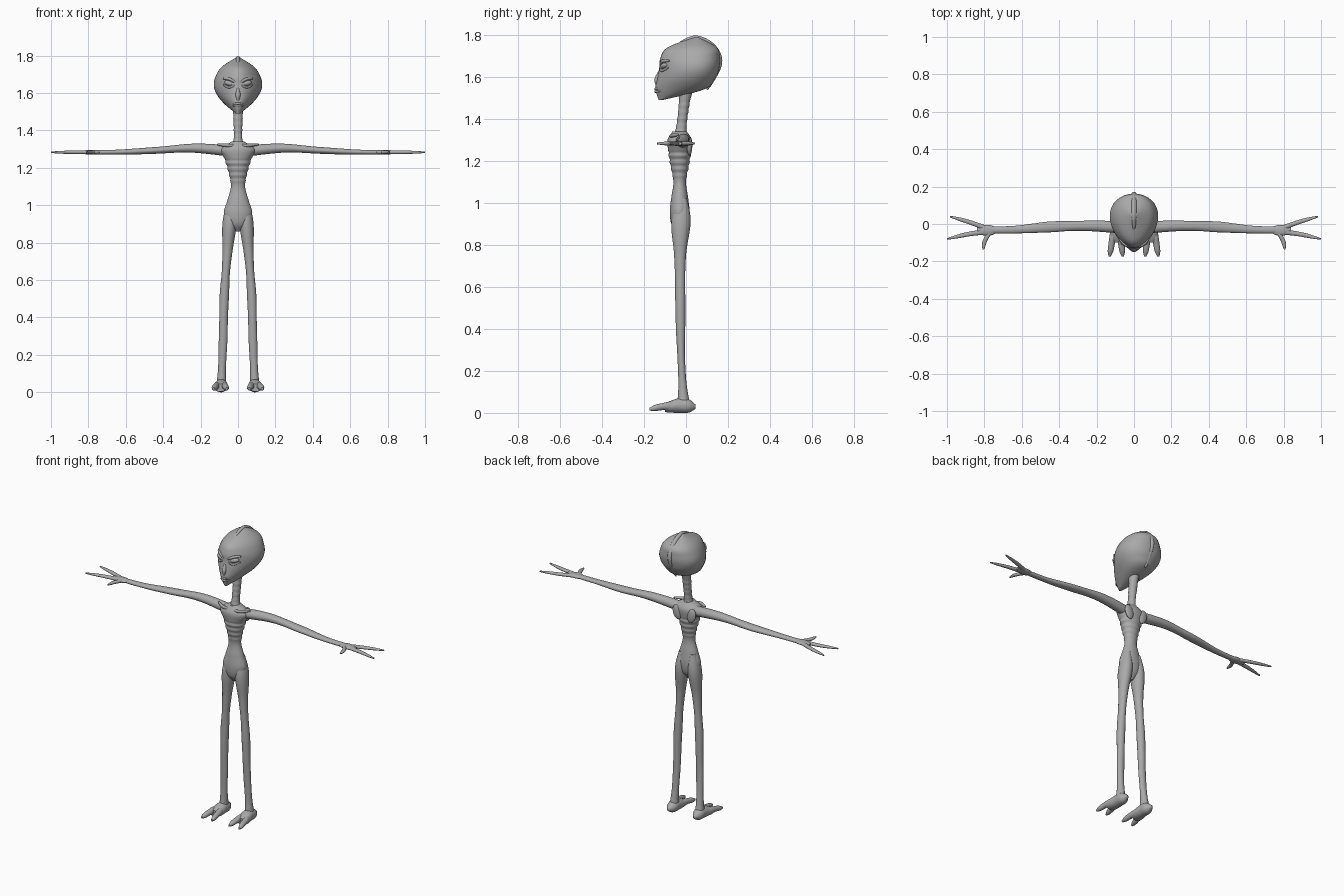
import bpy, bmesh, math
from mathutils import Vector

cube = bpy.data.objects.get("Cube")
if cube:
    bpy.data.objects.remove(cube, do_unlink=True)

grey = (.4, .4, .4, 1)
skin = bpy.data.materials.new("grey_skin")
skin.use_nodes = True
skin.diffuse_color = grey
skin.node_tree.nodes["Principled BSDF"].inputs["Base Color"].default_value = grey


def sample(values, t):
    """Smooth curve through evenly spaced numbers or vectors, with t from start to end."""
    last = len(values) - 1
    i = min(int(t * last), last - 1)
    f = t * last - i
    a, b, c, d = (values[min(max(i + k, 0), last)] for k in (-1, 0, 1, 2))
    slope_in, slope_out = (c - a) / 2, (d - b) / 2
    rise = c - b
    return (b + slope_in * f + (3 * rise - 2 * slope_in - slope_out) * f ** 2
            + (slope_in + slope_out - 2 * rise) * f ** 3)


def select_only(obj):
    bpy.ops.object.select_all(action='DESELECT')
    obj.select_set(True)
    bpy.context.view_layer.objects.active = obj


def finish(obj):
    obj.data.materials.append(skin)
    select_only(obj)
    bpy.ops.object.shade_smooth_by_angle(angle=math.radians(60))


def loft(name, path, widths, depths, axis='z', side=1, rings=40, sides=24, taper=0, ridges=None):
    """Skin oval rings, square to the axis, along a path; widths and depths are spread evenly."""
    path = [Vector(p) for p in path]
    bm = bmesh.new()
    loops = []
    for n in range(rings + 1):
        t = n / rings
        centre, w, d = sample(path, t), sample(widths, t), sample(depths, t)
        if ridges and ridges[0] < centre.z < ridges[1]:
            wave = 1 + .04 * math.sin(math.tau * (centre.z - ridges[0]) / .032)
            w, d = w * wave, d * wave
        loop = []
        for k in range(sides):
            a = math.tau * k / sides
            u, v = w * math.cos(a) * (1 + taper * math.sin(a)), d * math.sin(a)
            co = centre + Vector({'z': (u, v, 0), 'x': (0, u, v), 'y': (u, 0, v)}[axis])
            co.x *= side
            loop.append(bm.verts.new(co))
        loops.append(loop)
    for low, high in zip(loops, loops[1:]):
        for k in range(sides):
            bm.faces.new((low[k - 1], low[k], high[k], high[k - 1]))
    bm.faces.new(loops[0])
    bm.faces.new(loops[-1])
    bmesh.ops.recalc_face_normals(bm, faces=bm.faces)
    mesh = bpy.data.meshes.new(name)
    bm.to_mesh(mesh)
    bm.free()
    obj = bpy.data.objects.new(name, mesh)
    bpy.context.collection.objects.link(obj)
    finish(obj)


def blob(name, location, size, rotation=(0, 0, 0)):
    bpy.ops.mesh.primitive_uv_sphere_add(segments=20, ring_count=12, location=location,
                                         rotation=rotation)
    obj = bpy.context.object
    obj.name = name
    obj.scale = size
    finish(obj)


def cord(name, points, thickness, side=1):
    """Round cord through the points, tapering at both ends."""
    points = [Vector((side * x, y, z)) for x, y, z in points]
    curve = bpy.data.curves.new(name, 'CURVE')
    curve.dimensions = '3D'
    curve.bevel_depth = thickness
    curve.use_fill_caps = True
    spline = curve.splines.new('POLY')
    count = 24
    spline.points.add(count)
    for i, point in enumerate(spline.points):
        t = i / count
        point.co = (*sample(points, t), 1)
        point.radius = .25 + .75 * math.sqrt(abs(math.sin(math.pi * t)))
    obj = bpy.data.objects.new(name, curve)
    bpy.context.collection.objects.link(obj)
    select_only(obj)
    bpy.ops.object.convert(target='MESH')
    finish(bpy.context.object)


# Head: egg-shaped rings, narrower towards the face
centres = (-.12, -.03, 0, .015, .02, .03, .05)
loft("head", [(0, y, 1.49 + .05 * i) for i, y in enumerate(centres)],
     (.01, .07, .11, .127, .117, .085, .01), (.01, .115, .138, .143, .142, .118, .01),
     taper=.2, sides=36)
cord("head_crest", [(0, -.03, 1.76), (0, .05, 1.784), (0, .13, 1.74),
                    (0, .158, 1.66), (0, .1, 1.54)], .015)

# Face
loft("nose", [(0, -.12, 1.63), (0, -.136, 1.59), (0, -.137, 1.555)],
     (.006, .013, .006), (.01, .014, .006))
for lip, z in (("upper_lip", 1.543), ("lower_lip", 1.53)):
    cord(lip, [(-.03, -.125, z), (0, -.145, z), (.03, -.125, z)], .006)

# Neck with throat rings, torso with ribs
loft("neck", [(0, 0, 1.54), (0, -.03, 1.3)],
     (.03, .026, .023, .024, .05), (.035, .027, .024, .026, .045), ridges=(1.36, 1.49))
loft("torso", [(0, -.03, 1.34), (0, -.03, .86)],
     (.035, .092, .07, .05, .038, .057, .076, .055, .01),
     (.035, .058, .054, .043, .03, .04, .047, .04, .015),
     rings=100, sides=32, ridges=(1.12, 1.25))

for s, label in ((1, "left_"), (-1, "right_")):
    # Eye, brow and the fold under the eye
    blob(label + "eye", (s * .046, -.104, 1.652), (.03, .016, .014), (0, s * -.2, s * .35))
    cord(label + "brow", [(.012, -.122, 1.656), (.045, -.112, 1.674), (.08, -.08, 1.677)], .008, s)
    cord(label + "eye_bag", [(.018, -.124, 1.64), (.048, -.113, 1.63), (.08, -.083, 1.645)],
         .006, s)

    # Collar bone and shoulder blade
    cord(label + "collar_bone", [(.01, -.066, 1.318), (.055, -.068, 1.32), (.11, -.035, 1.325)],
         .009, s)
    blob(label + "shoulder_blade", (s * .05, .017, 1.27), (.028, .013, .045), (0, s * .25, 0))

    # Leg, with the buttock as its top
    loft(label + "leg", [(.036, -.02, 1.02), (.055, -.028, .77), (.073, -.027, .52),
                         (.08, -.023, .27), (.09, -.01, .02)],
         (.02, .038, .028, .022, .025, .023, .023, .021, .028),
         (.025, .046, .03, .024, .024, .022, .018, .02, .035), side=s)

    # Foot with two toes
    loft(label + "foot", [(.09, .046, .03), (.09, -.03, .035), (.095, -.1, .024)],
         (.01, .031, .035, .039, .034), (.01, .032, .035, .029, .02), axis='y', side=s)
    for toe, x, spread in (("outer_toe", .11, .02), ("inner_toe", .075, -.015)):
        loft(label + toe, [(x, -.05, .034), (x + spread / 2, -.11, .03),
                           (x + spread, -.173, .018)],
             (.017, .018, .017, .015, .006), (.02, .021, .017, .015, .007), axis='y', side=s)

    # Arm and palm
    loft(label + "arm", [(.04, -.02, 1.29), (.24, -.01, 1.305), (.44, -.015, 1.293),
                         (.64, -.03, 1.284), (.84, -.032, 1.283)],
         (.03, .031, .028, .026, .029, .025, .02, .018, .012),
         (.03, .028, .024, .02, .018, .016, .013, .012, .008), axis='x', side=s)
    blob(label + "palm", (s * .785, -.034, 1.283), (.055, .029, .013))

    # Fingers and thumb share one tapering shape
    for finger, axis, path in (
            ("back_finger", 'x', [(.78, -.027), (.88, .01), (.985, .04)]),
            ("front_finger", 'x', [(.78, -.04), (.89, -.055), (1, -.08)]),
            ("thumb", 'y', [(.765, -.035), (.797, -.09), (.806, -.137)])):
        loft(label + finger, [(x, y, 1.283) for x, y in path],
             (.015, .013, .011, .004), (.01, .01, .008, .004), axis=axis, side=s)
